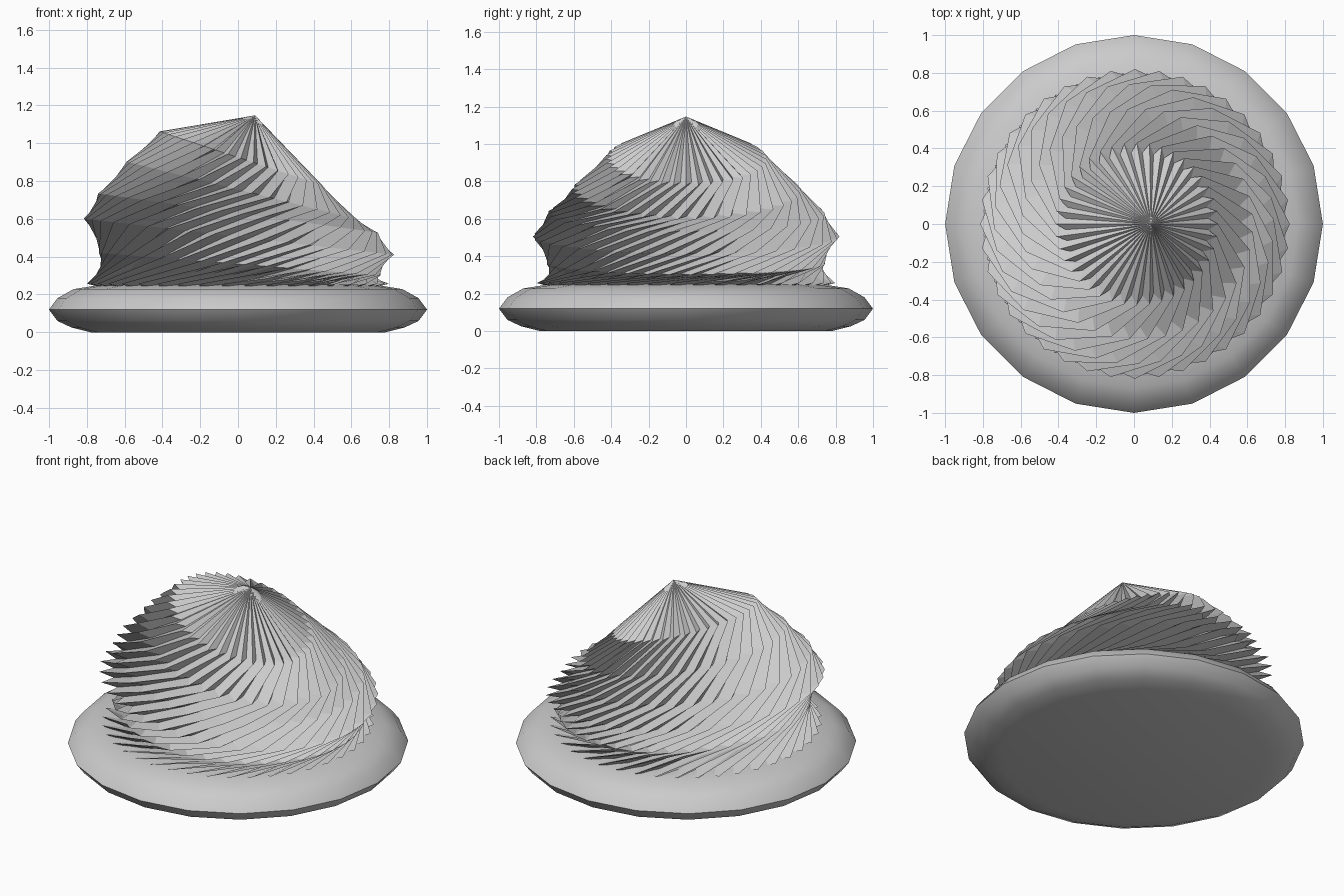
import bpy, math

if "Cube" in bpy.data.objects:
    bpy.data.objects.remove(bpy.data.objects["Cube"])


def add_mesh(name, verts, faces):
    mesh = bpy.data.meshes.new(name)
    mesh.from_pydata(verts, [], faces)
    mesh.update()
    obj = bpy.data.objects.new(name, mesh)
    bpy.context.collection.objects.link(obj)
    return obj


def bridge(rings, n):
    """Quads between stacked rings of n points, listed from bottom to top."""
    return [(k * n + i, k * n + (i + 1) % n, (k + 1) * n + (i + 1) % n, (k + 1) * n + i)
            for k in range(rings - 1) for i in range(n)]


# Rounded base disc, 20 sides: (radius, z)
SIDES = 20
disc = [(0.78, 0), (0.88, 0.025), (0.955, 0.06), (1.0, 0.12),
        (0.955, 0.18), (0.87, 0.228), (0.72, 0.252)]
verts = [(r * math.cos(2 * math.pi * i / SIDES), r * math.sin(2 * math.pi * i / SIDES), z)
         for r, z in disc for i in range(SIDES)]
faces = bridge(len(disc), SIDES)
faces.append(tuple(reversed(range(SIDES))))
faces.append(tuple(range((len(disc) - 1) * SIDES, len(disc) * SIDES)))
base = add_mesh("base_disc", verts, faces)
bpy.context.view_layer.objects.active = base
base.select_set(True)
bpy.ops.object.shade_smooth_by_angle(angle=math.radians(35))

# Twisted fluted swirl: (z, ridge radius, valley ratio, valley drop, tilt, twist, x offset)
TEETH = 40
N = TEETH * 2
levels = [
    (0.257, 0.80, 0.86, 0.03, 0.0, -122, 0.0),
    (0.36, 0.745, 0.90, 0.0, -0.08, -88, 0.01),
    (0.505, 0.82, 0.90, 0.0, -0.117, -63, 0.005),
    (0.63, 0.74, 0.89, 0.0, -0.14, -43, 0.0),
    (0.75, 0.61, 0.88, 0.0, -0.25, -22, 0.02),
    (0.92, 0.43, 0.88, 0.0, -0.33, 0, 0.015),
]
verts = []
for z, radius, ratio, drop, tilt, twist, cx in levels:
    for i in range(N):
        a = 2 * math.pi * i / N + math.radians(twist)
        valley = i % 2
        r = radius * (ratio if valley else 1)
        x = r * math.cos(a)
        verts.append((cx + x, r * math.sin(a), z + tilt * x - drop * valley))
faces = bridge(len(levels), N)
# Off-centre tip and hidden bottom cap
tip = len(verts)
verts.append((0.09, 0, 1.147))
top = (len(levels) - 1) * N
faces += [(top + i, top + (i + 1) % N, tip) for i in range(N)]
faces.append(tuple(reversed(range(N))))
add_mesh("twisted_swirl", verts, faces)
